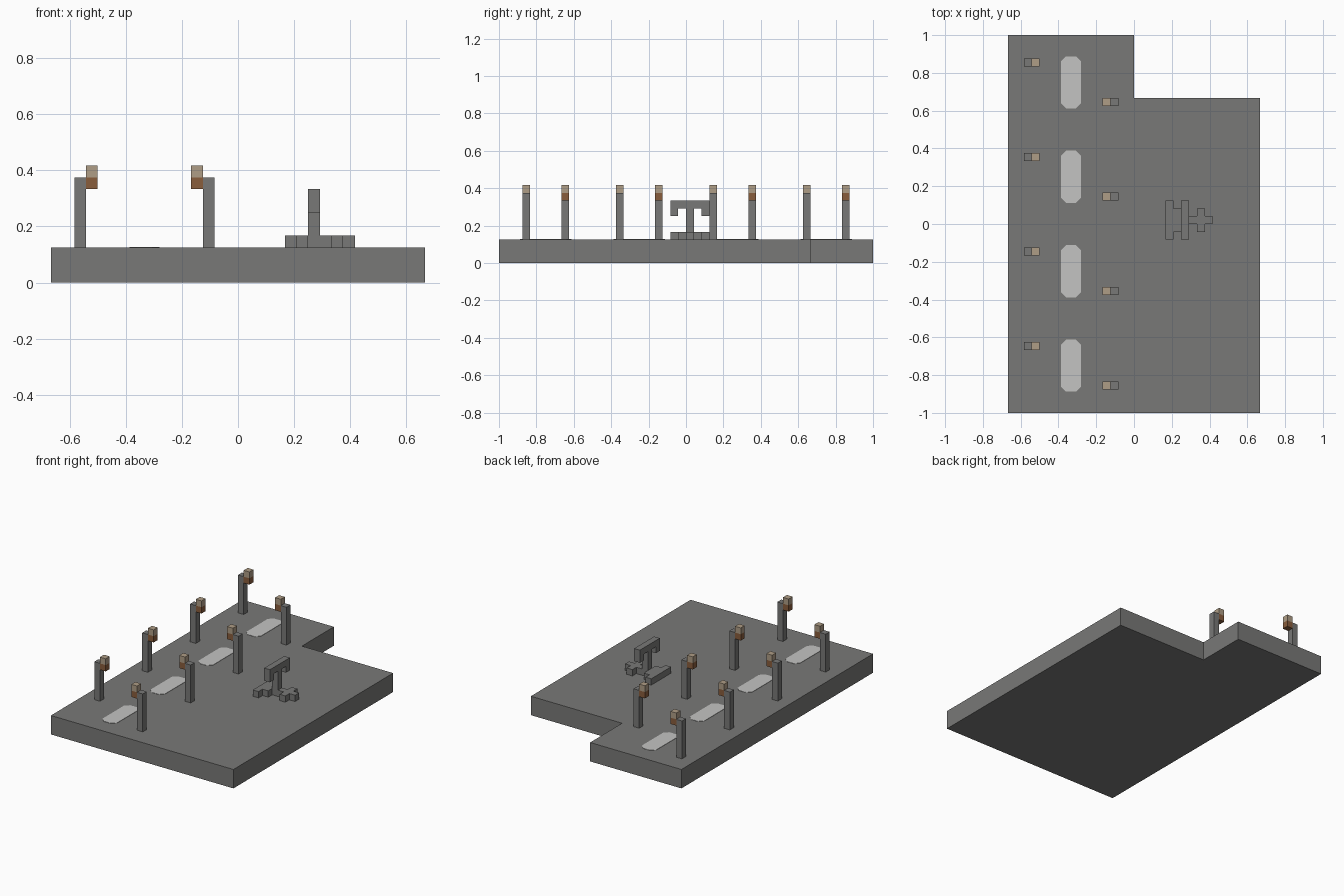
import bpy
import bmesh

cube = bpy.data.objects.get("Cube")
if cube:
    bpy.data.objects.remove(cube, do_unlink=True)

U = 1 / 24          # one block
DECK = 3 * U        # top of the slab


def material(name, rgb):
    mat = bpy.data.materials.new(name)
    mat.use_nodes = True
    mat.diffuse_color = (*rgb, 1)
    bsdf = mat.node_tree.nodes["Principled BSDF"]
    bsdf.inputs["Base Color"].default_value = (*rgb, 1)
    bsdf.inputs["Roughness"].default_value = 0.9
    return mat


STONE = material("stone grey", (0.19, 0.19, 0.185))
PALE = material("pale grey", (0.55, 0.55, 0.54))
TAN = material("lamp tan", (0.43, 0.34, 0.24))
BROWN = material("lamp brown", (0.25, 0.11, 0.045))


def prism(name, outline, z0, z1, mat):
    """Extrude a counter-clockwise outline from z0 up to z1."""
    bm = bmesh.new()
    base = bm.faces.new([bm.verts.new((x, y, z0)) for x, y in outline])
    top = bmesh.ops.extrude_face_region(bm, geom=[base], use_keep_orig=True)
    verts = [g for g in top["geom"] if isinstance(g, bmesh.types.BMVert)]
    bmesh.ops.translate(bm, verts=verts, vec=(0, 0, z1 - z0))
    bmesh.ops.recalc_face_normals(bm, faces=bm.faces)
    mesh = bpy.data.meshes.new(name)
    bm.to_mesh(mesh)
    bm.free()
    mesh.materials.append(mat)
    obj = bpy.data.objects.new(name, mesh)
    bpy.context.collection.objects.link(obj)
    return obj


def box(name, x0, x1, y0, y1, z0, z1, mat):
    return prism(name, [(x0, y0), (x1, y0), (x1, y1), (x0, y1)], z0, z1, mat)


# Slab with one notched corner
w, notch = 16 * U, 16 * U
prism("slab", [(-w, -1), (w, -1), (w, notch), (0, notch), (0, 1), (-w, 1)],
      0, DECK, STONE)


# Lamp post with a two-tone lamp on the side facing the lane
def lamp_post(side, x, y, inward):
    box(side + "_post", x, x + U, y, y + U, DECK, 9 * U, STONE)
    lx = x + inward * U
    lamp = box(side + "_lamp", lx, lx + U, y, y + U, 8 * U, 10 * U, BROWN)
    lamp.data.materials.append(TAN)
    bm = bmesh.new()
    bm.from_mesh(lamp.data)
    bmesh.ops.bisect_plane(bm, geom=bm.verts[:] + bm.edges[:] + bm.faces[:],
                           plane_co=(0, 0, 9 * U), plane_no=(0, 0, 1))
    for face in bm.faces:
        face.material_index = int(face.calc_center_median().z > 9 * U)
    bm.to_mesh(lamp.data)
    bm.free()


# Four bays, each with a pale marking and a staggered pair of lamps
for bay in range(4):
    cy = 0.75 - 0.5 * bay
    hx, hy, cut = 0.053, 0.138, 0.027
    right_half = [(hx - cut, -hy), (hx, cut - hy), (hx, hy - cut), (hx - cut, hy)]
    outline = right_half + [(-x, -y) for x, y in right_half]
    prism("lane_marking", [(x - 8 * U, y + cy) for x, y in outline],
          DECK, DECK + 0.002, PALE)
    lamp_post("right", -14 * U, cy + 2 * U, 1)
    lamp_post("left", -3 * U, cy - 3 * U, -1)

# Statue base: rows of blocks along x, each with a half width in blocks
cy = U / 2
for i, half in enumerate((2.5, 1.5, 0.5, 0.5, 1.5, 0.5)):
    x = (4 + i) * U
    box("statue_base_row", x, x + U, cy - half * U, cy + half * U,
        DECK, 4 * U, STONE)

# Statue column, crossbar and drooping ends
x = 6 * U
box("statue_column", x, x + U, 0, U, 4 * U, 7 * U, STONE)
box("statue_crossbar", x, x + U, -2 * U, 3 * U, 7 * U, 8 * U, STONE)
for y in (-2 * U, 2 * U):
    box("statue_bar_end", x, x + U, y, y + U, 6 * U, 7 * U, STONE)
